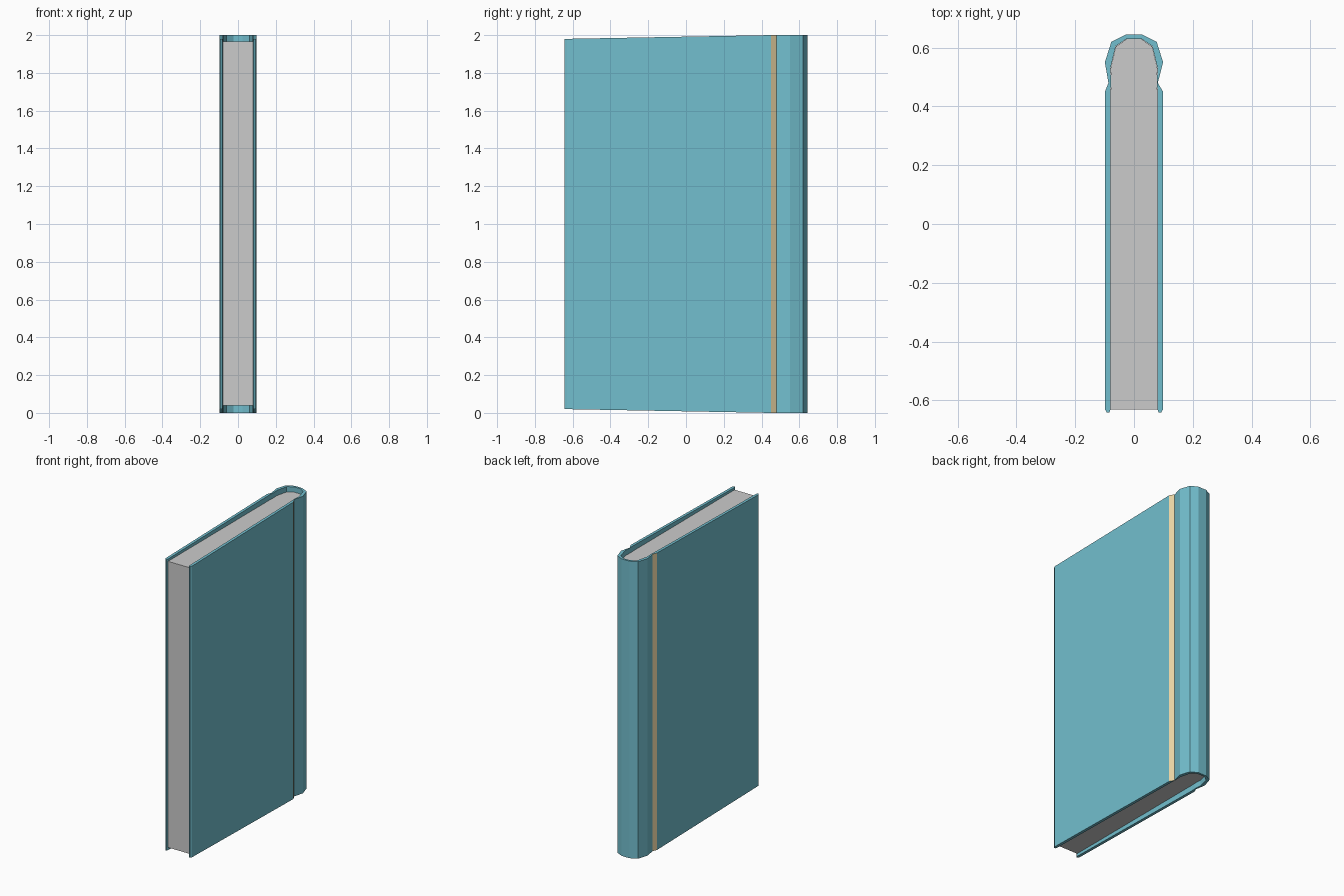
import bpy, bmesh

if "Cube" in bpy.data.objects:
    bpy.data.objects.remove(bpy.data.objects["Cube"])

# Half cross-section stations from fore-edge to spine: (outer x, outer y, inner x, inner y)
FORE = [(0.092, -0.642, 0.084, -0.642), (0.099, -0.63, 0.080, -0.63), (0.099, 0.45, 0.080, 0.45)]
SPINE = [(0.099, 0.55, 0.080, 0.53), (0.077, 0.62, 0.062, 0.605), (0.029, 0.644, 0.025, 0.63)]


def half(groove):
    return FORE + [(groove, 0.48, 0.078, 0.48)] + SPINE


def material(name, color):
    m = bpy.data.materials.new(name)
    m.diffuse_color = color
    m.use_nodes = True
    m.node_tree.nodes["Principled BSDF"].inputs["Base Color"].default_value = m.diffuse_color
    return m


def add_object(name, bm, mats=()):
    bmesh.ops.recalc_face_normals(bm, faces=bm.faces)
    mesh = bpy.data.meshes.new(name)
    bm.to_mesh(mesh)
    bm.free()
    for m in mats:
        mesh.materials.append(m)
    obj = bpy.data.objects.new(name, mesh)
    bpy.context.collection.objects.link(obj)
    return obj


def inset(y):
    # Boards get slightly shorter toward the fore-edge
    return 0.02 * max(0, 0.45 - y) / 1.09


# Full U-shaped run of the cover: right board, round spine, left board
right, left = half(0.081), half(0.087)
stations = right + [(-a, b, -c, d) for a, b, c, d in reversed(left)]

# Cover with gold hinge strips
bm = bmesh.new()
rings = []
for ox, oy, ix, iy in stations:
    rings.append([bm.verts.new(p) for p in (
        (ox, oy, inset(oy)), (ox, oy, 2 - inset(oy)),
        (ix, iy, 2 - inset(iy)), (ix, iy, inset(iy)))])
strips = (2, len(stations) - 4)
for i, (a, b) in enumerate(zip(rings, rings[1:])):
    for k in range(4):
        n = (k + 1) % 4
        f = bm.faces.new((a[k], b[k], b[n], a[n]))
        f.material_index = int(k == 0 and i in strips)
bm.faces.new(rings[0])
bm.faces.new(rings[-1])
add_object("cover", bm, (material("teal", (0.17, 0.52, 0.62, 1)),
                         material("gold", (0.82, 0.66, 0.37, 1))))

# Page block following the inside of the cover
bm = bmesh.new()
outline = [(c * 0.995, d - 0.001) for a, b, c, d in stations[1:-1]]
base = bm.faces.new([bm.verts.new((x, y, 0.038)) for x, y in outline])
top = bmesh.ops.extrude_face_region(bm, geom=[base])["geom"]
bmesh.ops.translate(bm, vec=(0, 0, 1.927),
                    verts=[v for v in top if isinstance(v, bmesh.types.BMVert)])
add_object("pages", bm)
